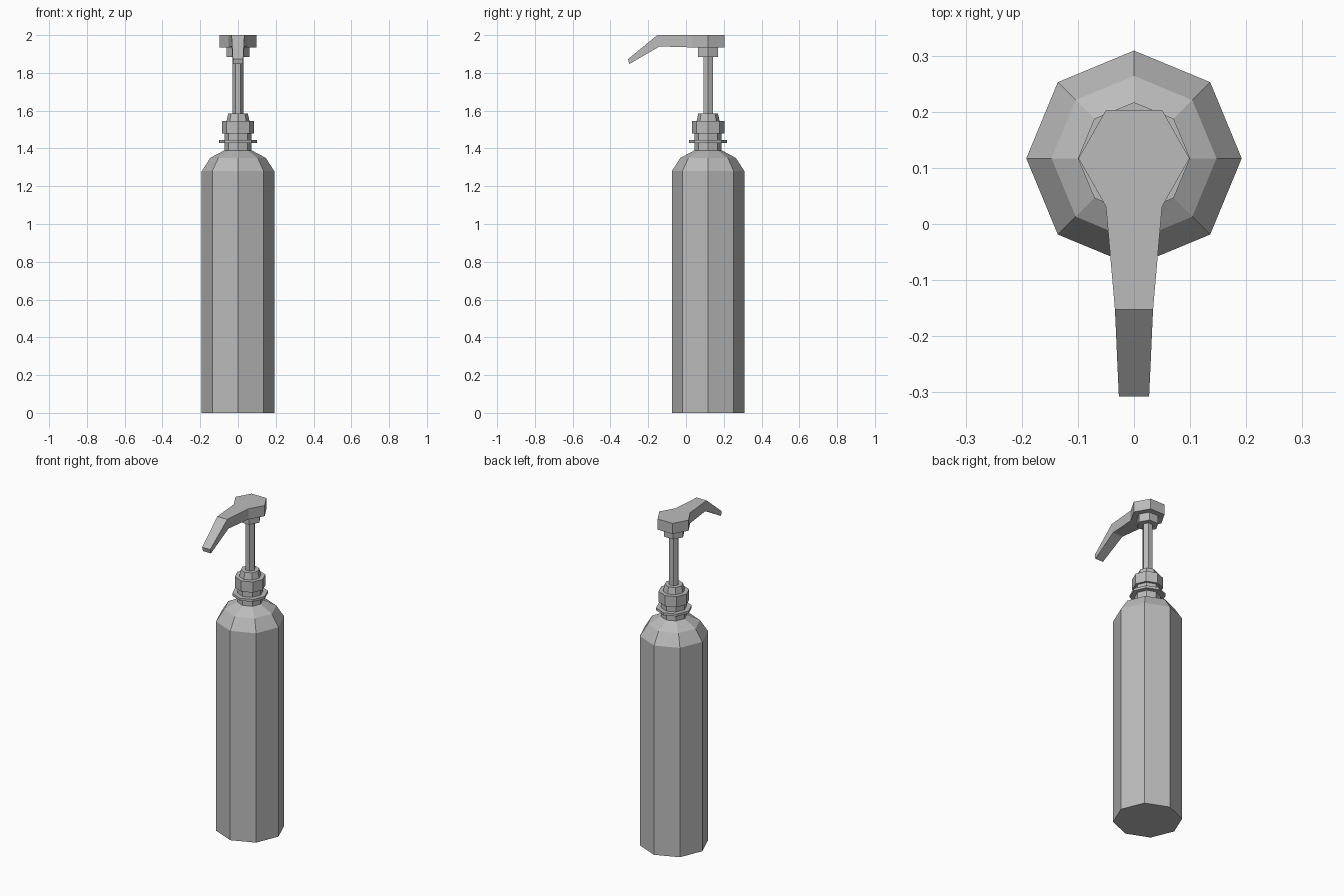
import bpy, bmesh, math

cube = bpy.data.objects.get("Cube")
if cube:
    bpy.data.objects.remove(cube, do_unlink=True)

AXIS_Y = 0.117

# One grey plastic for the whole dispenser
grey = bpy.data.materials.new("grey_plastic")
grey.use_nodes = True
colour = (0.5, 0.5, 0.5, 1)
grey.diffuse_color = colour
grey.node_tree.nodes["Principled BSDF"].inputs["Base Color"].default_value = colour


def finish(name, bm):
    bmesh.ops.recalc_face_normals(bm, faces=bm.faces)
    mesh = bpy.data.meshes.new(name)
    bm.to_mesh(mesh)
    bm.free()
    mesh.materials.append(grey)
    obj = bpy.data.objects.new(name, mesh)
    bpy.context.collection.objects.link(obj)
    return obj


def loft(name, loops):
    """Skin a series of matching closed loops and cap both ends."""
    bm = bmesh.new()
    rings = [[bm.verts.new(p) for p in loop] for loop in loops]
    n = len(rings[0])
    for a, b in zip(rings, rings[1:]):
        for i in range(n):
            j = (i + 1) % n
            bm.faces.new((a[i], a[j], b[j], b[i]))
    bm.faces.new(rings[0])
    bm.faces.new(rings[-1])
    return finish(name, bm)


def turned(name, sides, profile):
    """Faceted solid about the bottle axis from (radius, height) pairs."""
    angles = [math.tau * i / sides for i in range(sides)]
    return loft(name, [[(r * math.cos(a), AXIS_Y + r * math.sin(a), z)
                        for a in angles] for r, z in profile])


# Bottle and its threaded neck
turned("bottle", 8, [(0.192, 0), (0.192, 1.28), (0.147, 1.35), (0.072, 1.39)])
turned("neck", 8, [(0.072, 1.385), (0.072, 1.485)])
turned("neck_ring", 8, [(0.1, 1.43), (0.1, 1.445)])

# Screw cap with its tapered collar
turned("cap", 8, [(0.086, 1.48), (0.086, 1.545)])
turned("cap_collar", 8, [(0.062, 1.54), (0.052, 1.585)])

# Pump stem and head socket
turned("pump_stem", 6, [(0.029, 1.58), (0.029, 1.89)])
turned("head_socket", 6, [(0.062, 1.885), (0.062, 1.94)])

# Pump head: hexagon pad running into the bent, tapering spout
# Stations: half width, top (y, z), bottom (y, z)
stations = [
    (0.05, (0.203, 2.0), (0.203, 1.935)),
    (0.099, (AXIS_Y, 2.0), (AXIS_Y, 1.935)),
    (0.05, (0.031, 2.0), (0.031, 1.935)),
    (0.034, (-0.152, 2.0), (-0.14, 1.94)),
    (0.027, (-0.307, 1.873), (-0.3, 1.847)),
]
loft("pump_head", [[(-w, *top), (w, *top), (w, *low), (-w, *low)]
                   for w, top, low in stations])
